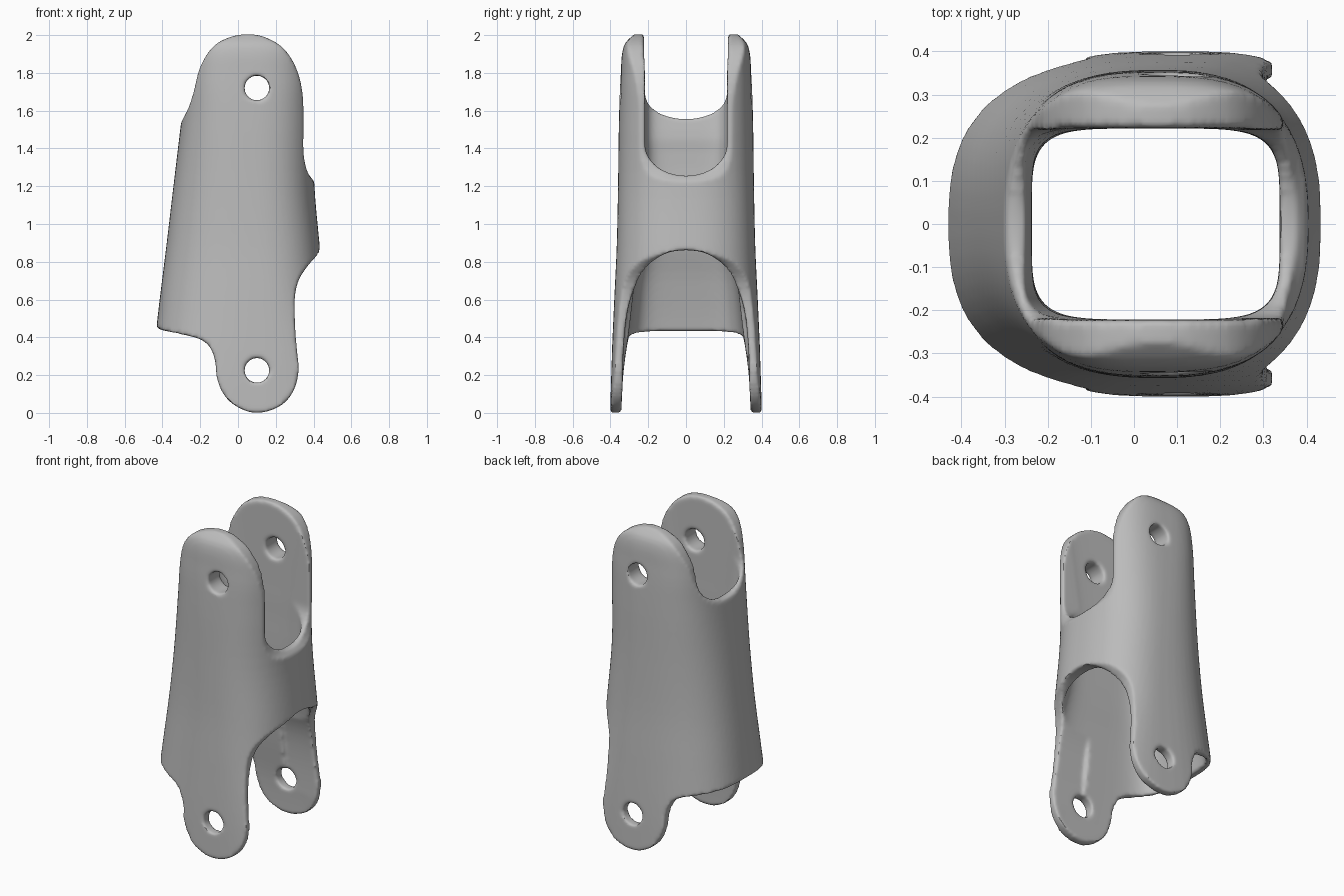
import bpy
import bmesh
from math import cos, sin, pi, tau
from mathutils import Vector

if "Cube" in bpy.data.objects:
    bpy.data.objects.remove(bpy.data.objects["Cube"])


def smooth_path(points, steps=5, closed=False):
    """Curve through the points, with tangents scaled to each segment."""
    pts = [Vector(p) for p in points]
    n = len(pts)

    def tangent(i):
        if closed:
            d = pts[(i + 1) % n] - pts[i - 1]
        else:
            d = pts[min(i + 1, n - 1)] - pts[max(i - 1, 0)]
        return d.normalized()

    path = []
    for i in range(n if closed else n - 1):
        j = (i + 1) % n
        a, b = pts[i], pts[j]
        size = (b - a).length
        ta, tb = tangent(i) * size, tangent(j) * size
        for k in range(steps):
            t = k / steps
            t2, t3 = t * t, t * t * t
            path.append(a * (2*t3 - 3*t2 + 1) + ta * (t3 - 2*t2 + t)
                        + b * (3*t2 - 2*t3) + tb * (t3 - t2))
    if not closed:
        path.append(pts[-1])
    return path


def solid(name, rings):
    """Closed solid skinned over rings with equal point counts."""
    bm = bmesh.new()
    loops = [[bm.verts.new(p) for p in ring] for ring in rings]
    n = len(loops[0])
    for a, b in zip(loops, loops[1:]):
        for i in range(n):
            j = (i + 1) % n
            bm.faces.new((a[i], a[j], b[j], b[i]))
    bm.faces.new(loops[0])
    bm.faces.new(loops[-1])
    bmesh.ops.recalc_face_normals(bm, faces=bm.faces)
    mesh = bpy.data.meshes.new(name)
    bm.to_mesh(mesh)
    bm.free()
    obj = bpy.data.objects.new(name, mesh)
    bpy.context.collection.objects.link(obj)
    return obj


def sleeve(name, sections, count=72):
    """Upright tube solid from (z, left, right, half depth, squareness, centre)."""
    def power(v, e):
        return abs(v) ** e * (1 if v > 0 else -1)

    rings = []
    for z, left, right, depth, square, mid in smooth_path(sections):
        ring = []
        for i in range(count):
            a = tau * (i + 0.5) / count
            reach = right - mid if cos(a) > 0 else mid - left
            ring.append((mid + reach * power(cos(a), 2 / square),
                         depth * power(sin(a), 2 / square), z))
        rings.append(ring)
    return solid(name, rings)


def prism_y(name, outline):
    return solid(name, [[(x, y, z) for x, z in outline] for y in (-0.7, 0.7)])


def prism_x(name, outline, start, end):
    return solid(name, [[(x, y, z) for y, z in outline] for x in (start, end)])


def notch(name, half, floor, rise, start, end):
    """U-shaped slot, open at the top."""
    arc = [pi + pi * i / 24 for i in range(25)]
    outline = [(half * cos(a), floor + rise * (1 + sin(a))) for a in arc]
    return prism_x(name, outline + [(half, 2.3), (-half, 2.3)], start, end)


def hole(name, x, z, radius=0.066):
    ring = [tau * i / 24 for i in range(24)]
    return prism_y(name, [(x + radius * cos(a), z + radius * sin(a)) for a in ring])


# Outer sleeve
bracket = sleeve("link_bracket", [
    (-.05, -.49, .6, .402, 3, .1), (.25, -.455, .55, .395, 2.8, .1),
    (.6, -.415, .46, .38, 2.6, .1), (.88, -.38, .433, .367, 2.5, .09),
    (1.2, -.342, .405, .36, 2.5, .07), (1.55, -.3, .4, .355, 2.7, .05),
    (1.8, -.27, .39, .345, 3, .04), (1.94, -.25, .37, .33, 3, .04),
    (2.01, -.2, .3, .27, 3, .04)])

# Side outline with the upper and lower lugs
outline = prism_y("lug_outline", smooth_path([
    (-.434, .47), (-.385, 1), (-.316, 1.48), (-.3, 1.54), (-.27, 1.6),
    (-.235, 1.7), (-.2, 1.83), (-.13, 1.94), (-.04, 1.99), (.05, 2.004),
    (.14, 1.99), (.24, 1.93), (.31, 1.82), (.343, 1.68), (.347, 1.5),
    (.349, 1.36), (.37, 1.27), (.42, 1.2), (.46, 1.05), (.45, .88),
    (.37, .78), (.32, .7), (.3, .6), (.306, .4), (.32, .22), (.29, .11),
    (.22, .035), (.1, 0), (0, .03), (-.07, .09), (-.11, .18), (-.122, .28),
    (-.15, .35), (-.2, .39), (-.3, .416), (-.42, .445)], closed=True))

# Inner passage, flaring towards the bottom
passage = sleeve("inner_passage", [
    (-.1, -.47, .6, .345, 5, .1), (.2, -.4, .5, .333, 5, .1),
    (.45, -.365, .45, .3, 5, .08), (.7, -.31, .39, .27, 5, .06),
    (.95, -.245, .345, .227, 5, .05), (1.3, -.24, .338, .222, 5, .05),
    (1.6, -.26, .345, .222, 6, .05), (2.2, -.4, .5, .222, 6, .05)])

# Arch between the lower lugs
side = [Vector(p) for p in smooth_path([
    (.335, -.2), (.335, .2), (.325, .42), (.3, .58), (.25, .71),
    (.18, .8), (.09, .85), (0, .862)])]
arch = prism_x("lower_arch", side + [Vector((-y, z)) for y, z in reversed(side[:-1])], .1, .8)

cutters = [
    passage, arch,
    notch("left_notch", .218, 1.255, .17, .05, .8),
    notch("right_notch", .218, 1.555, .14, -.8, .05),
    hole("upper_pin_hole", .1, 1.72),
    hole("lower_pin_hole", .1, .225),
]


def add_boolean(cutter, operation):
    mod = bracket.modifiers.new(cutter.name, 'BOOLEAN')
    mod.object = cutter
    mod.operation = operation
    mod.solver = 'EXACT'
    cutter.hide_render = True


add_boolean(outline, 'INTERSECT')
for cutter in cutters:
    add_boolean(cutter, 'DIFFERENCE')

# Soften every rim
remesh = bracket.modifiers.new("even_surface", 'REMESH')
remesh.mode = 'VOXEL'
remesh.voxel_size = 0.011
soften = bracket.modifiers.new("soft_edges", 'SMOOTH')
soften.factor = 0.5
soften.iterations = 5

bpy.ops.object.select_all(action='DESELECT')
bracket.select_set(True)
bpy.context.view_layer.objects.active = bracket
for name in [m.name for m in bracket.modifiers]:
    bpy.ops.object.modifier_apply(modifier=name)
for cutter in [outline] + cutters:
    bpy.data.objects.remove(cutter)

# Plain grey finish
grey = bpy.data.materials.new("plain_grey")
grey.use_nodes = True
colour = (0.5, 0.5, 0.5, 1)
grey.diffuse_color = colour
grey.node_tree.nodes["Principled BSDF"].inputs["Base Color"].default_value = colour
bracket.data.materials.clear()
bracket.data.materials.append(grey)
bpy.ops.object.shade_smooth_by_angle(angle=pi / 4)
